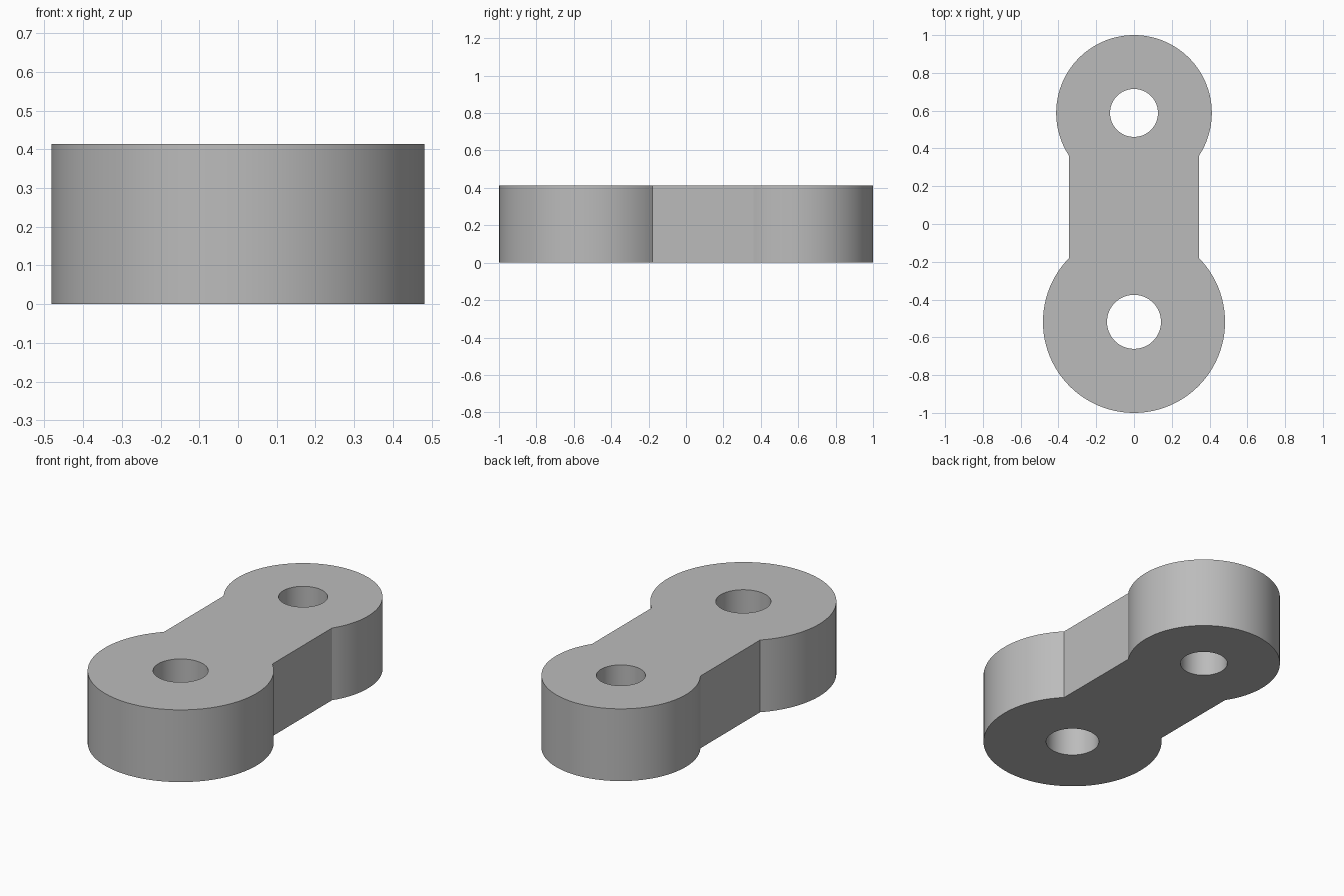
import bpy, bmesh
from math import asin, cos, sin, pi, radians

cube = bpy.data.objects.get("Cube")
if cube:
    bpy.data.objects.remove(cube)

HEIGHT = 0.413
HALF_WIDTH = 0.343                      # half width of the straight bar
BIG_Y, BIG_R, BIG_HOLE = -0.518, 0.482, 0.143
SMALL_Y, SMALL_R, SMALL_HOLE = 0.588, 0.412, 0.127


def arc(cy, radius, start, end, steps):
    """Points along an arc centred on the y axis."""
    angles = (start + (end - start) * i / steps for i in range(steps + 1))
    return [(radius * cos(a), cy + radius * sin(a)) for a in angles]


def add_loop(bm, points):
    verts = [bm.verts.new((x, y, 0)) for x, y in points]
    for a, b in zip(verts, verts[1:] + verts[:1]):
        bm.edges.new((a, b))


# Outline: round small end, straight sides, round large end
small_a = asin((SMALL_R**2 - HALF_WIDTH**2) ** 0.5 / SMALL_R)
big_a = asin((BIG_R**2 - HALF_WIDTH**2) ** 0.5 / BIG_R)
outline = arc(SMALL_Y, SMALL_R, -small_a, pi + small_a, 72)
outline += arc(BIG_Y, BIG_R, pi - big_a, 2 * pi + big_a, 72)

# Flat plate with two holes, extruded to full height
bm = bmesh.new()
add_loop(bm, outline)
add_loop(bm, arc(SMALL_Y, SMALL_HOLE, 0, 2 * pi, 64)[:-1])
add_loop(bm, arc(BIG_Y, BIG_HOLE, 0, 2 * pi, 64)[:-1])
bmesh.ops.triangle_fill(bm, use_beauty=True, edges=bm.edges[:], normal=(0, 0, 1))
result = bmesh.ops.extrude_face_region(bm, geom=bm.faces[:], use_keep_orig=True)
top = [g for g in result["geom"] if isinstance(g, bmesh.types.BMVert)]
bmesh.ops.translate(bm, verts=top, vec=(0, 0, HEIGHT))
bmesh.ops.recalc_face_normals(bm, faces=bm.faces[:])

mesh = bpy.data.meshes.new("link_plate")
bm.to_mesh(mesh)
bm.free()
link = bpy.data.objects.new("link_plate", mesh)
bpy.context.collection.objects.link(link)

# Plain grey material
grey = bpy.data.materials.new("grey")
grey.use_nodes = True
colour = (0.5, 0.5, 0.5, 1)
grey.diffuse_color = colour
grey.node_tree.nodes["Principled BSDF"].inputs["Base Color"].default_value = colour
mesh.materials.append(grey)

# Smooth round walls, sharp rims
bpy.ops.object.select_all(action="DESELECT")
link.select_set(True)
bpy.context.view_layer.objects.active = link
bpy.ops.object.shade_smooth_by_angle(angle=radians(30))
